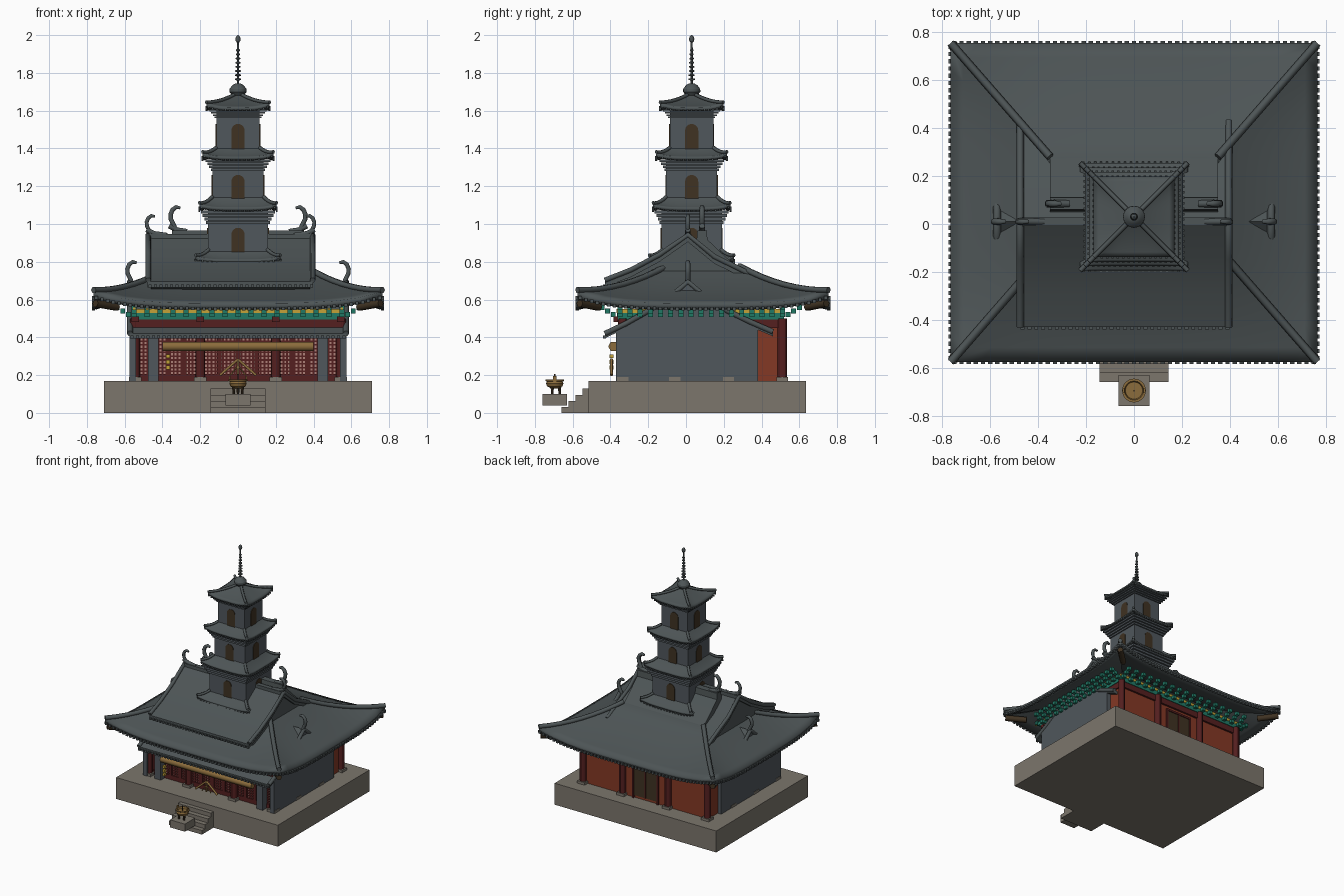
import bpy, bmesh, math
from mathutils import Vector

if "Cube" in bpy.data.objects:
    bpy.data.objects.remove(bpy.data.objects["Cube"])

def mat(name, r, g, b):
    m = bpy.data.materials.new(name)
    m.diffuse_color = (r, g, b, 1)
    m.use_nodes = True
    m.node_tree.nodes["Principled BSDF"].inputs["Base Color"].default_value = m.diffuse_color
    return m
ROOF = mat("roof grey", .075, .09, .093)
WALL = mat("brick grey", .08, .095, .107)
STONE = mat("stone", .20, .18, .15)
RED = mat("red plaster", .23, .04, .018)
DARK = mat("dark red wood", .09, .014, .014)
TEAL = mat("teal paint", .015, .19, .13)
GOLD = mat("bronze gold", .26, .15, .045)
BROWN = mat("dark brown", .05, .032, .016)
YELLOW = mat("yellow paint", .55, .36, .04)
PALE = mat("pale paper", .42, .22, .19)

def finish(name, bm, m, recalc=True):
    if recalc:
        bmesh.ops.recalc_face_normals(bm, faces=bm.faces)
    me = bpy.data.meshes.new(name)
    bm.to_mesh(me); bm.free()
    me.materials.append(m)
    me.shade_smooth()
    me.set_sharp_from_angle(angle=math.radians(30))
    o = bpy.data.objects.new(name, me)
    bpy.context.collection.objects.link(o)
    return o

def boxes(name, lst, m):
    """each box: x0, x1, y0, y1, z0, z1"""
    bm = bmesh.new()
    for x0, x1, y0, y1, z0, z1 in lst:
        for v in bmesh.ops.create_cube(bm, size=1)['verts']:
            v.co = Vector(((x0+x1)/2+v.co.x*(x1-x0), (y0+y1)/2+v.co.y*(y1-y0), (z0+z1)/2+v.co.z*(z1-z0)))
    return finish(name, bm, m)

def dots(name, pts, s, m):
    return boxes(name, [(x-s, x+s, y-s, y+s, z-s, z+s) for x, y, z in pts], m)

def prism(name, prof, x0, x1, m):
    """yz profile extruded along x"""
    bm = bmesh.new()
    f = bm.faces.new([bm.verts.new((x0, y, z)) for y, z in prof])
    g = bmesh.ops.extrude_face_region(bm, geom=[f])['geom']
    bmesh.ops.translate(bm, vec=(x1-x0, 0, 0), verts=[v for v in g if isinstance(v, bmesh.types.BMVert)])
    return finish(name, bm, m)

def sheet(name, prof, thick, x0, x1, m):
    return prism(name, prof + [(y, z-thick) for y, z in reversed(prof)], x0, x1, m)

def lathe(name, prof, x, y, m, n=16):
    bm = bmesh.new()
    rings = [[bm.verts.new((x+r*math.cos(2*math.pi*i/n), y+r*math.sin(2*math.pi*i/n), z)) for i in range(n)] for r, z in prof]
    for a, b in zip(rings, rings[1:]):
        for i in range(n):
            bm.faces.new((a[i], a[(i+1) % n], b[(i+1) % n], b[i]))
    bm.faces.new(rings[0]); bm.faces.new(rings[-1])
    return finish(name, bm, m)

def tube(name, pts, r, m, radii=None):
    cu = bpy.data.curves.new(name, 'CURVE')
    cu.dimensions = '3D'; cu.bevel_depth = r; cu.bevel_resolution = 1; cu.use_fill_caps = True
    sp = cu.splines.new('POLY'); sp.points.add(len(pts)-1)
    for i, p in enumerate(pts):
        sp.points[i].co = (*p, 1)
        sp.points[i].radius = radii[i] if radii else 1
    t = bpy.data.objects.new(name, cu)
    bpy.context.collection.objects.link(t)
    me = bpy.data.meshes.new_from_object(t.evaluated_get(bpy.context.evaluated_depsgraph_get()))
    bpy.data.objects.remove(t)
    me.materials.clear(); me.materials.append(m)
    o = bpy.data.objects.new(name, me)
    bpy.context.collection.objects.link(o)
    return o

def hip_roof(name, cy, a, b, a1, b1, z0, z1, lift, thick, ridge_r, tile, step):
    """curved four-sided roof with upturned corners, hip ridges and tile ends"""
    def pt(side, s, t):
        A, B = a+(a1-a)*t, b+(b1-b)*t
        x, y = [(A*s, -B), (A, B*s), (-A*s, B), (-A, -B*s)][side]
        return Vector((x, cy+y, z0+(z1-z0)*(.6*t+.4*t*t)+lift*abs(s)**4*(1-t)**2))
    bm = bmesh.new()
    n, k = 12, 8
    rings = [[bm.verts.new(pt(sd, -1+2*i/n, j/k)) for sd in range(4) for i in range(n)] for j in range(k+1)]
    N = 4*n
    for p, q in zip(rings, rings[1:]):
        for i in range(N):
            bm.faces.new((p[i], p[(i+1) % N], q[(i+1) % N], q[i]))
    bm.faces.new(rings[-1])
    o = finish(name, bm, ROOF, False)
    md = o.modifiers.new("thickness", 'SOLIDIFY'); md.thickness = thick; md.offset = -1
    ends = []
    for sd in range(4):
        tube(name+"_hip_ridge", [pt(sd, 1, j/k)+Vector((0, 0, ridge_r*.5)) for j in range(k+1)], ridge_r, ROOF)
        c = int(2*(a if sd % 2 == 0 else b)/step)
        ends += [pt(sd, -1+2*(i+.5)/c, 0)-Vector((0, 0, thick*.8)) for i in range(c)]
    dots(name+"_tile_ends", ends, tile, ROOF)
    return pt

def curl(name, x, y, z, sgn, s=1):
    path = [(-.005, -.02), (.008, .015), (.02, .04), (.022, .065), (.012, .09), (-.008, .105), (-.03, .1)]
    tube(name, [(x+sgn*u*s, y, z+w*s) for u, w in path], .014*s, ROOF, [1.2, 1, 1, 1, 1, .9, .6])

# platform, steps and censer
boxes("platform", [(-.71, .71, -.515, .635, 0, .17)], STONE)
boxes("steps", [(-.145, .145, -.66+.0375*i, -.51, 0, .032*(i+1)) for i in range(4)], STONE)
boxes("censer_pedestal", [(-.065, .065, -.76, -.63, .04, .1)], STONE)
lathe("censer_bowl", [(.02, .13), (.04, .14), (.046, .155), (.042, .165), (.05, .17), (.05, .178), (.04, .178), (.036, .165)], 0, -.695, GOLD)
for a in (90, 210, 330):
    x, y = .026*math.cos(math.radians(a)), -.695+.026*math.sin(math.radians(a))
    lathe("censer_leg", [(.006, .098), (.009, .14)], x, y, BROWN, 8)
boxes("censer_handles", [(s*.044-.004, s*.044+.004, -.705, -.685, .165, .195) for s in (-1, 1)], GOLD)
boxes("incense", [(-.003, .003, -.698, -.692, .16, .205)], BROWN)

# hall walls
boxes("hall_body", [(-.545, .545, -.30, .50, .17, .5)], RED)
side = [(-.37, .17), (.38, .17), (.38, .455), (.22, .53), (.01, .675), (-.2, .53), (-.37, .44)]
for s in (-1, 1):
    prism("side_wall", side, s*.575, s*.54, WALL)
colx, coly = (-.545, -.2, .2, .545), (-.335, -.06, .225, .51)
spots = [(x, y) for x in colx for y in coly if abs(x) > .5 or y in (coly[0], coly[3])]
boxes("column_bases", [(x-.033, x+.033, y-.03, y+.03, .17, .19) for x, y in spots], STONE)
for x, y in spots:
    lathe("column", [(.026, .17), (.026, .5)], x, y, DARK, 12)
boxes("front_pillars", [(s*.448-.028, s*.448+.028, -.37, -.31, .17, .44) for s in (-1, 1)], WALL)

# lattice doors on the front
boxes("door_paper", [(-.52, .52, -.308, -.30, .2, .4)], PALE)
bars = [(-.52+.02*i-.005, -.52+.02*i+.005, -.314, -.306, .2, .4) for i in range(53)]
bars += [(-.52, .52, -.314, -.306, .2+.02*i-.004, .2+.02*i+.004) for i in range(11)]
bars += [(x-.012, x+.012, -.32, -.306, .17, .42) for x in (-.37, -.285, -.1, 0, .1, .285, .37)]
boxes("door_lattice", bars + [(-.52, .52, -.32, -.3, .17, .205)], DARK)
boxes("back_door", [(-.1, .1, .5, .508, .19, .41)], BROWN)
boxes("back_door_frame", [(-.115, -.1, .5, .515, .17, .425), (.1, .115, .5, .515, .17, .425),
                          (-.115, .115, .5, .515, .41, .425), (-.004, .004, .5, .512, .19, .41)], DARK)

# painted beams and brackets below the main roof
boxes("lintel", [(-.555, .555, -.36, .515, .45, .5)], DARK)
boxes("frieze", [(-.56, .56, -.365, .52, .495, .53)], TEAL)
boxes("frieze_line", [(-.563, .563, -.368, .523, .528, .55)], YELLOW)
br = []
for i in range(17):
    x, y = -.55+1.1*i/16, -.35+.86*i/16
    for d, z in ((.02, .52), (.05, .54), (.08, .558)):
        br += [(x, -.365-d, z), (x, .52+d, z), (-.56-d, y, z), (.56+d, y, z)]
dots("brackets", br, .013, TEAL)
dots("bracket_tips", [(x, y+(.012 if y > .5 else -.012 if y < -.36 else 0), z-.006) for x, y, z in br[8::12]], .007, YELLOW)
boxes("beam_ends", [(x-.02, x+.02, -.385, -.36, .48, .51) for x in colx], DARK)

# porch ornaments
tube("porch_beam", [(-.4, -.385, .352), (.4, -.385, .352)], .027, GOLD)
boxes("porch_chevron_post", [(-.004, .004, -.4, -.39, .2, .28)], GOLD)
for s in (-1, 1):
    tube("porch_chevron", [(0, -.395, .283), (s*.095, -.395, .2)], .008, GOLD)
    tube("porch_chevron_rib", [(0, -.395, .25), (s*.04, -.395, .2)], .004, GOLD)
dots("hanging_tags", [(-.37, -.395, z) for z in (.24, .27, .3)], .01, YELLOW)

# lower hall roof, its ridge ends poke through the main roof
low = [(-.43, .42), (-.32, .472), (-.2, .54), (-.09, .61), (.01, .695), (.11, .61), (.22, .54), (.34, .482), (.46, .43)]
sheet("lower_roof", low, .025, -.575, .575, ROOF)
for s in (-1, 1):
    tube("lower_roof_verge", [(s*.572, y, z) for y, z in low], .016, ROOF)
    curl("lower_roof_curl", s*.565, .01, .7, s, .95)
dots("lower_roof_tile_ends", [(-.56+.028*i, -.432, .402) for i in range(41)], .008, ROOF)

# main hip-and-gable roof
hip_roof("main_roof", .09, .765, .665, .35, .19, .58, .77, .062, .035, .017, .009, .03)
prism("main_roof_gable", [(-.10, .765), (-.02, .835), (.09, .94), (.2, .835), (.28, .765)], -.35, .35, ROOF)
prism("main_ridge", [(.055, .9), (.115, .9), (.11, .965), (.06, .965)], -.35, .35, ROOF)
for s in (-1, 1):
    tube("main_ridge_end", [(s*.27, .085, .96), (s*.32, .085, .968), (s*.365, .085, .99)], .016, ROOF)
    curl("main_ridge_curl", s*.335, .085, .985, s)
    for y, e in ((-.575, -1), (.755, 1)):
        tube("corner_beam", [(s*.64, y-e*.115, .56), (s*.755, y-e*.012, .58)], .022, BROWN)

# upper cross gable
up = [(-.43, .695), (-.29, .75), (-.14, .83), (.01, .935), (.15, .82), (.29, .752), (.43, .682)]
sheet("upper_roof", up, .03, -.478, .398, ROOF)
prism("upper_gable_fill", [(-.41, .67)] + [(y, z-.01) for y, z in up[1:-1]] + [(.4, .66), (.2, .62), (-.2, .62)], -.46, .38, ROOF)
for x in (-.475, .395):
    tube("upper_roof_verge", [(x, y, z+.008) for y, z in up], .015, ROOF)
    s = 1 if x > 0 else -1
    tube("upper_ridge_end", [(x-s*.1, .01, .94), (x-s*.03, .01, .95), (x+s*.01, .01, .97)], .015, ROOF)
    curl("upper_ridge_curl", x-s*.01, .01, .955, s, .85)
boxes("upper_ridge", [(-.47, .39, -.008, .028, .91, .948)], ROOF)
dots("upper_roof_tile_ends", [(-.465+.0285*i, -.432, .672) for i in range(31)], .008, ROOF)

# pagoda tower: half width, body bottom, body top, eave half width, eave height, roof top, window base
CY = .03
hip_roof("tower_skirt", CY, .225, .225, .155, .155, .81, .86, .02, .02, .01, .005, .025)
tiers = [(.16, .7, 1.0, .205, 1.085, 1.14, .84), (.135, 1.1, 1.28, .188, 1.355, 1.4, 1.12), (.115, 1.37, 1.56, .168, 1.618, 1.69, 1.39)]
for i, (w, z0, z1, e, ez, top, wz) in enumerate(tiers):
    lst = [(-w, w, CY-w, CY+w, z0, z1)]
    h = (ez-.01-z1)/4
    for j in range(4):
        c = w+.009*(j+1)
        lst.append((-c, c, CY-c, CY+c, z1+h*j, z1+h*(j+1)-.003))
    lst.append((-w, w, CY-w, CY+w, z1, ez+.01))
    boxes("tower_body", lst, WALL)
    inner = .003 if i == 2 else tiers[i+1][0]
    hip_roof("tower_roof", CY, e, e, inner, inner, ez, top, .022, .02, .01, .005, .022)
    # arched windows on all four sides
    bm = bmesh.new()
    prof = [(-.035, wz), (.035, wz)] + [(.035*math.cos(math.pi*k/8), wz+.105+.035*math.sin(math.pi*k/8)) for k in range(9)]
    for q in range(4):
        c, s = math.cos(q*math.pi/2), math.sin(q*math.pi/2)
        def put(u, z, d):
            return bm.verts.new((u*c+d*s, CY+u*s-d*c, z))
        f = [put(u, z, w+.004) for u, z in prof]
        g = [put(u, z, w-.003) for u, z in prof]
        bm.faces.new(f)
        for k in range(len(f)):
            bm.faces.new((f[k], g[k], g[(k+1) % len(f)], f[(k+1) % len(f)]))
    finish("tower_windows", bm, BROWN)

# spire
lathe("finial_dome", [(.03, 1.68), (.046, 1.7), (.045, 1.715), (.03, 1.735), (.012, 1.745)], 0, CY, ROOF)
spire = [(.006, 1.74)]
for i in range(8):
    z, r = 1.76+.022*i, .017-.001*i
    spire += [(.006, z), (r, z+.003), (r, z+.009), (.006, z+.012)]
spire += [(.005, 1.96), (.012, 1.968), (.014, 1.98), (.01, 1.993), (.002, 2.0)]
lathe("finial_spire", spire, 0, CY, ROOF, 12)
